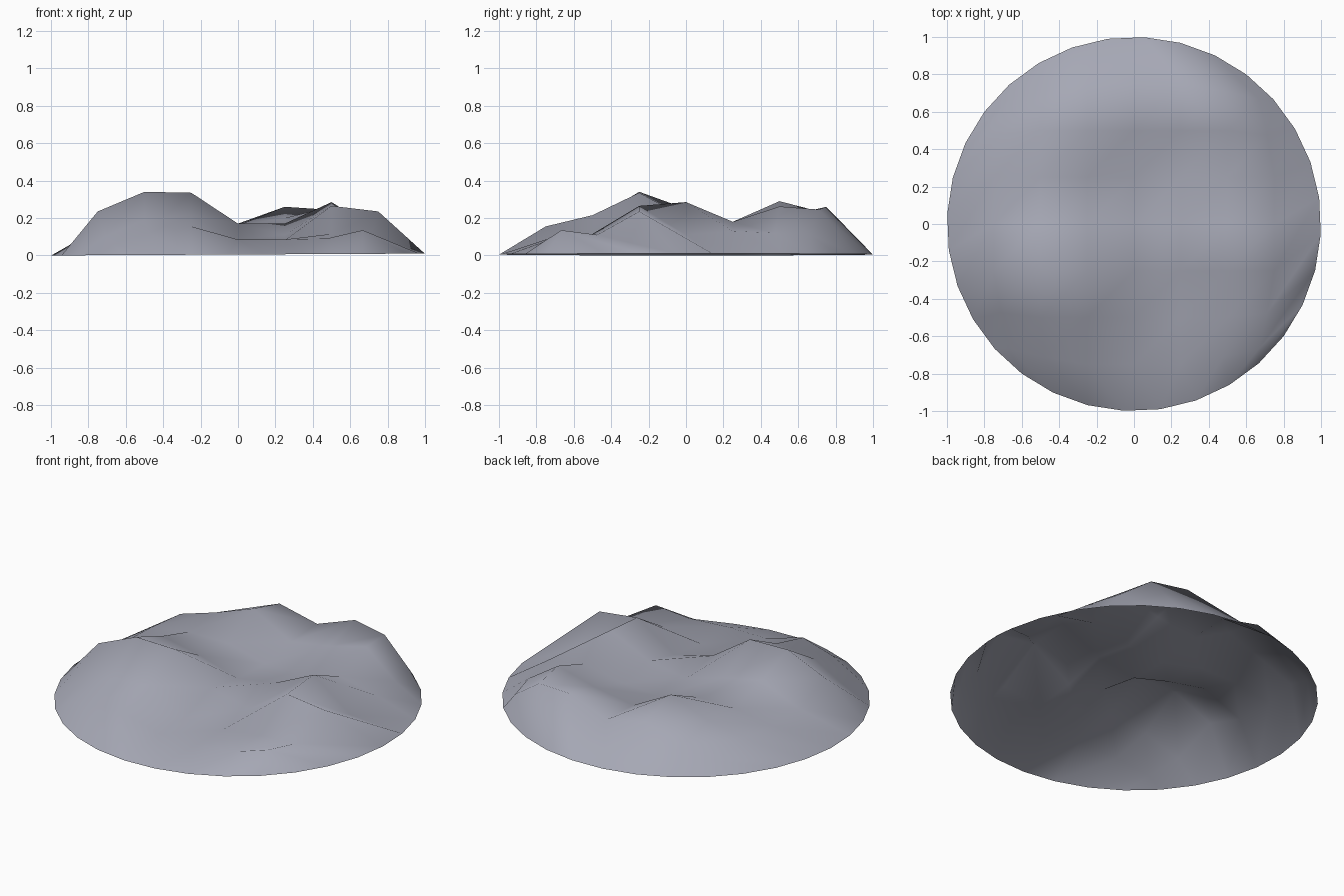
import bpy, bmesh, math

if "Cube" in bpy.data.objects:
    bpy.data.objects.remove(bpy.data.objects["Cube"])

# Inner heights on a 7 x 7 grid, rows from back (+y) to front (-y), columns left to right
HEIGHTS = [
    [.07, .13, .225, .17, .26, .245, .11],
    [.145, .20, .29, .16, .20, .262, .12],
    [.14, .18, .18, .12, .13, .18, .13],
    [.15, .25, .20, .13, .17, .285, .11],
    [.235, .34, .335, .17, .11, .265, .235],
    [.10, .19, .215, .085, .08, .115, .11],
    [.06, .12, .155, .085, .085, .09, .135],
]
N = 8                              # grid cells per side
TWIST = math.radians(8.13)         # the round rim is turned slightly


def rim_angle(i, j):
    """Angle on the circle for a border point of the square grid."""
    if j == 0:
        a = 225 + i * 90 / N
    elif i == N:
        a = 315 + j * 90 / N
    elif j == N:
        a = 45 + (N - i) * 90 / N
    else:
        a = 135 + (N - j) * 90 / N
    return math.radians(a) + TWIST


def point(i, j):
    if i in (0, N) or j in (0, N):
        a = rim_angle(i, j)
        x, y = math.cos(a), math.sin(a)
        return x, y, 0.005 * (1 + x)
    x, y = i * 0.25 - 1, j * 0.25 - 1
    r = math.hypot(x, y)
    if r > 0.8:                    # pull the corners inside the rim
        k = (0.8 + (r - 0.8) * 0.55) / r
        x, y = x * k, y * k
    return x, y, HEIGHTS[N - 1 - j][i - 1]


# Hilly ground mound, open underneath
bm = bmesh.new()
grid = [[bm.verts.new(point(i, j)) for i in range(N + 1)] for j in range(N + 1)]
for j in range(N):
    for i in range(N):
        f = bm.faces.new((grid[j][i], grid[j][i + 1],
                          grid[j + 1][i + 1], grid[j + 1][i]))
        f.smooth = True
mesh = bpy.data.meshes.new("hilly_mound")
bm.to_mesh(mesh)
bm.free()

grey = bpy.data.materials.new("stone grey")
grey.diffuse_color = (0.38, 0.39, 0.46, 1)
grey.use_nodes = True
grey.node_tree.nodes["Principled BSDF"].inputs["Base Color"].default_value = grey.diffuse_color
mesh.materials.append(grey)
mound = bpy.data.objects.new("hilly_mound", mesh)
bpy.context.collection.objects.link(mound)
